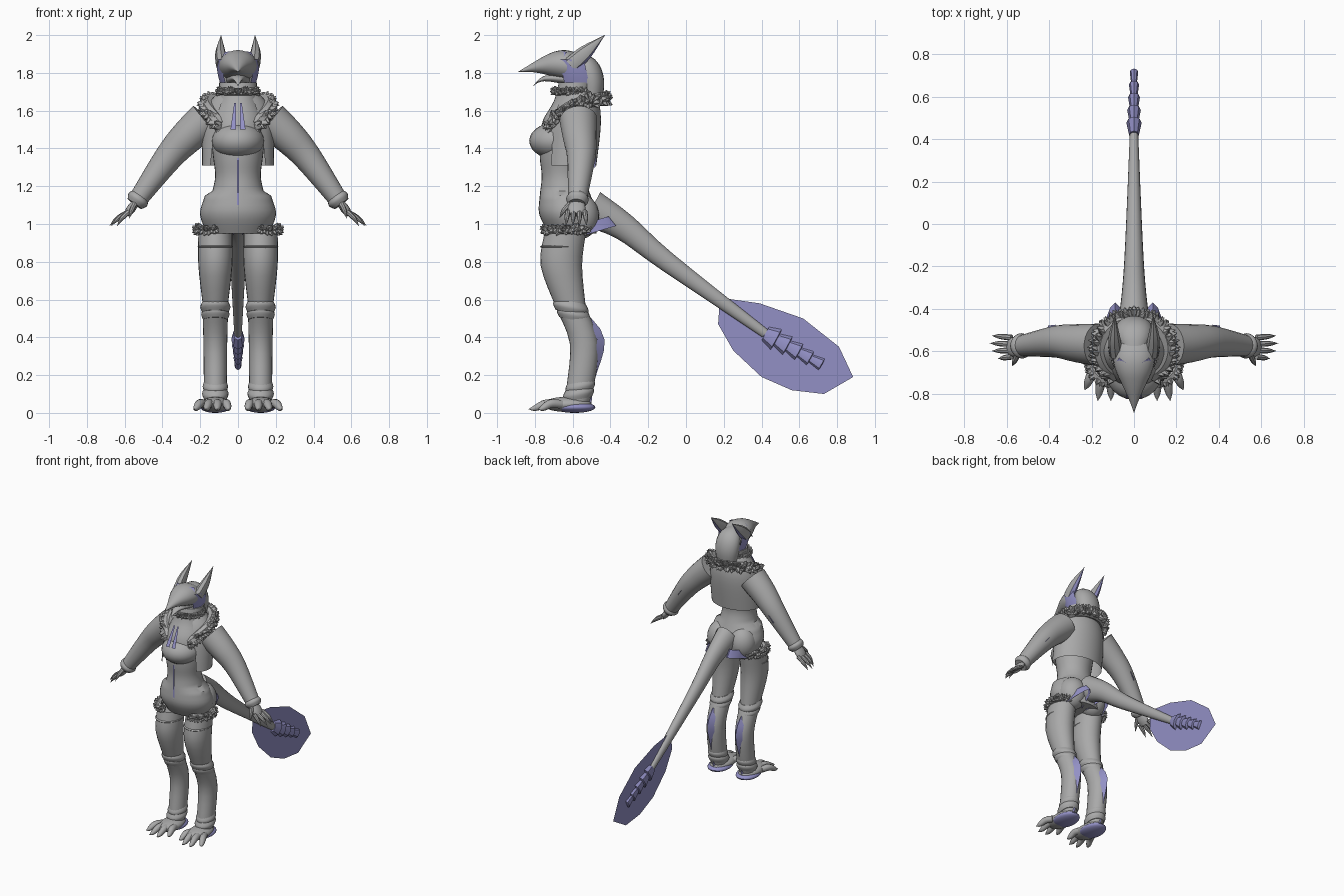
import bpy, bmesh, random
from math import sin, cos, pi, tau, radians
from mathutils import Vector, Matrix

random.seed(4)
if bpy.data.objects.get("Cube"):
    bpy.data.objects.remove(bpy.data.objects["Cube"])

RIGHTWARD, BACKWARD, UPWARD = Matrix.Identity(3)


def point(x, y, z):
    return Vector((x, y, z))


def material(name, red, green, blue):
    mat = bpy.data.materials.new(name)
    mat.use_nodes = True
    mat.diffuse_color = (red, green, blue, 1)
    shader = mat.node_tree.nodes["Principled BSDF"]
    shader.inputs["Base Color"].default_value = (red, green, blue, 1)
    return mat


GREY = material("plain grey", .4, .4, .4)
LAVENDER = material("lavender blue", .29, .28, .56)


def finish(name, bm, materials=(GREY,), mirror=False):
    mesh = bpy.data.meshes.new(name)
    bm.to_mesh(mesh)
    bm.free()
    for mat in materials:
        mesh.materials.append(mat)
    part = bpy.data.objects.new(name, mesh)
    bpy.context.collection.objects.link(part)
    bpy.ops.object.select_all(action='DESELECT')
    bpy.context.view_layer.objects.active = part
    part.select_set(True)
    bpy.ops.object.shade_smooth_by_angle(angle=radians(40))
    if mirror:
        part.modifiers.new("Mirror", 'MIRROR')


def smooth_path(values, steps):
    # Smooth curve that passes through every given value
    values = [Vector(value) for value in values]
    result = []
    for i, (here, ahead) in enumerate(zip(values, values[1:])):
        before = values[max(i - 1, 0)]
        after = values[min(i + 2, len(values) - 1)]
        leave, arrive = (ahead - before) / 2, (after - here) / 2
        for step in range(steps):
            t = step / steps
            blend = t * t * (3 - 2 * t)
            result.append(here.lerp(ahead, blend) + leave * t * (1 - t) ** 2 - arrive * t * t * (1 - t))
    return result + [values[-1]]


def add_tube(bm, path, radii, depth=1, axis=None, across=RIGHTWARD, sides=20, steps=4):
    # Elliptical rings along a path; depth stretches them at right angles to "across"
    rings = smooth_path([(*p, r) for p, r in zip(path, radii)], steps)
    centres = [ring.xyz for ring in rings]
    loops = []
    for i, ring in enumerate(rings):
        ahead = centres[min(i + 1, len(rings) - 1)] - centres[max(i - 1, 0)]
        along = axis or ahead.normalized()
        side = (across - along * across.dot(along)).normalized()
        other = along.cross(side) * depth
        radius = max(ring.w, .001)
        turns = [tau * j / sides for j in range(sides)]
        loops.append([bm.verts.new(centres[i] + (side * cos(a) + other * sin(a)) * radius) for a in turns])
    for low, high in zip(loops, loops[1:]):
        for j in range(sides):
            bm.faces.new((low[j - 1], low[j], high[j], high[j - 1]))
    bm.faces.new(loops[0])
    bm.faces.new(loops[-1])
    bmesh.ops.recalc_face_normals(bm, faces=bm.faces)


def tube(name, path, radii, mirror=False, **shape):
    bm = bmesh.new()
    add_tube(bm, path, radii, **shape)
    finish(name, bm, mirror=mirror)


def blob(name, centre, size, mirror=False, mat=GREY):
    bm = bmesh.new()
    place = Matrix.LocRotScale(centre, None, size)
    bmesh.ops.create_uvsphere(bm, u_segments=24, v_segments=14, radius=1, matrix=place)
    finish(name, bm, (mat,), mirror)


def sheet(name, rows, mat=LAVENDER, mirror=False):
    bm = bmesh.new()
    grid = [[bm.verts.new(p) for p in row] for row in rows]
    for low, high in zip(grid, grid[1:]):
        for j in range(1, len(low)):
            bm.faces.new((low[j - 1], low[j], high[j], high[j - 1]))
    finish(name, bm, (mat,), mirror)


def arc(centre, width, depth, start, end, drop=0, count=8):
    # Horizontal arc, angles measured from the front; the far end sinks by "drop"
    path = []
    for i in range(count + 1):
        t = i / count
        a = radians(start + (end - start) * t)
        path.append(centre + point(width * sin(a), -depth * cos(a), -drop * t ** 3))
    return path


def fur(name, path, centre, size):
    # A soft roll covered in short pointed tufts
    bm = bmesh.new()
    add_tube(bm, path, [size] * len(path), across=UPWARD, sides=8)
    for root in smooth_path(path, 3):
        for lean in (-1, 0, 1):
            wobble = point(*(random.uniform(-.4, .4) for axis in range(3)))
            out = ((root - centre).normalized() + UPWARD * lean * .7 + wobble).normalized()
            stops = [root, root + out * size, root + out * size * 1.7]
            add_tube(bm, stops, (size * .7, size * .5, 0), across=out.orthogonal(), sides=5, steps=1)
    finish(name, bm, mirror=True)


# Body: a ring every tenth, leaning forward at the waist
widths = (.13, .19, .15, .11, .13, .15, .15, .08, .07)
bm = bmesh.new()
spine = []
for i in range(len(widths)):
    spine.append(point(0, -.6 - .05 * sin(pi * i / 7), .95 + i / 10))
for_depth = [.06 + width / 2 for width in widths]
add_tube(bm, spine, for_depth, axis=UPWARD, sides=32)
for vert in bm.verts:
    radius = .06 + abs(vert.co.x) / 2
    vert.co.x *= 1.3 if vert.co.z < 1.15 else 1.05
finish("torso", bm)
blob("buttock", point(.09, -.56, 1.04), (.1, .1, .12), True)
blob("crop_top", point(0, -.68, 1.44), (.14, .15, .1))
blob("waist_button", point(0, -.77, 1.09), (.01, .01, .01))
sheet("chest_stripe", [[(.01, -.82, 1.5), (.04, -.82, 1.5)], [(.01, -.75, 1.64), (.02, -.75, 1.64)]], mirror=True)
sheet("belly_stripe", [[(side, -.78, z) for side in (-.006, .006)] for z in (1.1, 1.35)])

# Cropped jacket, open at the front and drawn in at the neck
rows = []
for i in range(9):
    t = i / 8
    pinch = 1 - t ** 5 * .45
    gap = 50 - 18 * t
    rows.append(arc(point(0, -.62 + t * .05, 1.31 + t * .39), .19 * pinch, .145 * pinch, gap, 360 - gap, count=32))
sheet("jacket", rows, GREY)
fur("fur_collar", arc(point(0, -.59, 1.66), .16, .15, 180, 35, .14), point(0, -.6, 1.6), .035)
fur("neck_ruff", arc(point(0, -.6, 1.7), .09, .09, 180, 0), point(0, -.6, 1.66), .02)

# Arms and hands
shoulder, elbow, wrist = point(.17, -.57, 1.55), point(.37, -.555, 1.35), point(.53, -.575, 1.13)
tube("sleeve", [shoulder, shoulder.lerp(elbow, .5) + UPWARD * .01, elbow, wrist], (.1, .09, .075, .05),
     True, across=BACKWARD)
forearm = (wrist - elbow).normalized()
tube("wrist_cuff", [wrist - forearm * .03, wrist, wrist + forearm * .03], (.045, .06, .045), True, across=BACKWARD)
point_back = elbow + BACKWARD * .08
sheet("elbow_fin", [[elbow, point_back], [elbow + forearm * .1, point_back + forearm * .06]], mirror=True)
palm = wrist + forearm * .1
tube("palm", [wrist, palm - forearm * .04, palm], (.035, .047, .035), True, depth=.5, across=BACKWARD)
bm = bmesh.new()
for i in range(5):
    spread = BACKWARD * (.045 - i * .03)
    if i < 4:
        root = palm - forearm * .02 + spread
        tip = point(.68 - .01 * (i - 1) ** 2, root.y + spread.y / 5, .99)
    else:
        root, tip = wrist + forearm * .03 + spread / 2, point(.575, -.67, 1.03)
    add_tube(bm, [root, root.lerp(tip, .6) + UPWARD * .01, tip], (.014, .012, 0), across=BACKWARD, sides=8)
finish("fingers", bm, mirror=True)

# Legs, cuffs and feet
hip, thigh, knee = point(.12, -.64, .95), point(.12, -.66, .78), point(.12, -.61, .56)
calf, ankle, sole = point(.12, -.54, .37), point(.12, -.56, .14), point(.12, -.59, .01)
tube("thigh", [hip, thigh, knee], (.09, .09, .065), True, depth=1.22, axis=UPWARD, sides=24)
tube("boot", [knee, calf, ankle, sole], (.068, .063, .06, .05), True, depth=1.2, axis=UPWARD, sides=24)
for name, centre, radius, tilt in (("stocking_band", thigh + UPWARD * .1, .094, 0), ("knee_cuff", knee, .08, .2),
                                   ("lower_knee_cuff", knee.lerp(calf, .2), .075, .2),
                                   ("ankle_fold", ankle, .067, -.2), ("ankle_cuff", ankle.lerp(sole, .3), .07, -.2)):
    rise = UPWARD * (.03 if tilt else .01)
    tube(name, [centre - rise, centre, centre + rise], (radius * .85, radius, radius * .85), True,
         depth=1.2, axis=(UPWARD + BACKWARD * tilt).normalized())
rows = []
for i in range(9):
    t = i / 8
    ridge = point(.12, -.5 + .07 * sin(pi * t * t), .05 + t * .45)
    rows.append([ridge + point(side * .03, -.04 * abs(side), 0) for side in (-1, 0, 1)])
sheet("calf_fin", rows, mirror=True)
blob("foot", point(.12, -.63, .045), (.075, .13, .04), True)
blob("heel_pad", point(.12, -.59, .03), (.08, .11, .03), True, LAVENDER)
bm = bmesh.new()
for t in (-1.5, -.5, .5, 1.5):
    root = point(.125 + t * .035, -.66, .045)
    tip = point(.14 + t * .062, -.84 + t * t * .025, .02)
    stops = [root, root.lerp(tip, .45) + UPWARD * .015, root.lerp(tip, .8), tip]
    add_tube(bm, stops, (.023, .024, .016, 0), sides=10)
finish("toes", bm, mirror=True)

# Fur around the leg openings and the flared hem behind
opening = point(.12, -.635, .97)
fur("shorts_fur", arc(opening, .085, .1, 0, 210), opening, .025)
rows = []
for i in range(7):
    swell = sin(pi * i / 6)
    edge = point(.02 + i * .023, -.54 + swell * .17, .94 + swell * .05)
    rows.append([edge, edge + point(0, -.04, .05)])
sheet("rear_hem", rows, mirror=True)

# Tail, stepped tip and flat fin
tail_root, tail_end = point(0, -.5, 1.08), point(0, .42, .42)
tube("tail", [tail_root, point(0, -.33, .985), point(0, -.1, .8), tail_end], (.08, .058, .042, .02), depth=1.25)
bm = bmesh.new()
step = point(0, .06, -.033)
for i in range(5):
    front = tail_end + step * i
    width = .036 - i * .004
    add_tube(bm, [front, front + step * .95, front + step], (width * .65, width, width * .6), depth=1.7,
             sides=8, steps=1)
finish("tail_segments", bm, (LAVENDER,))
bm = bmesh.new()
outline = ((.18, .61), (.39, .58), (.62, .5), (.81, .35), (.885, .19),
           (.73, .1), (.56, .12), (.4, .19), (.25, .33), (.17, .47))
bm.faces.new([bm.verts.new((0, y, z)) for y, z in outline])
finish("tail_fin", bm, (LAVENDER,))

# Head with a long tapering snout
snout = [point(0, -.5 - i * .065, 1.805 + .04 * sin(pi * i / 6)) for i in range(7)]
tube("head", snout, (.04, .09, .1, .085, .055, .025, 0), depth=.8, axis=BACKWARD, sides=24)
tube("lower_jaw", [point(0, -.6, 1.765), point(0, -.75, 1.77), point(0, -.81, 1.73)], (.065, .028, 0),
     depth=.5, axis=BACKWARD)
tube("hair", [point(0, -.6, 1.87), point(0, -.53, 1.83), point(0, -.5, 1.75), point(0, -.5, 1.64)],
     (.05, .085, .09, .07), depth=.75)
bm = bmesh.new()
add_tube(bm, [point(.085, -.61, 1.84), point(.093, -.53, 1.91), point(.09, -.43, 2)], (.032, .027, 0),
         depth=1.4, sides=8)
bm.normal_update()
for face in bm.faces:
    face.material_index = int(face.normal.dot(BACKWARD - UPWARD) > .6)
finish("ears", bm, (GREY, LAVENDER), True)
rows = []
for i in range(4):
    t = i / 3
    rows.append([point(x - t * t * .025, y + t * .03, 1.87 - t * .14) for x, y in ((.085, -.67), (.115, -.61), (.1, -.54))])
sheet("cheek_plate", rows, mirror=True)
sheet("eye", [[(.03, -.66, 1.915), (.07, -.63, 1.91)], [(.045, -.69, 1.9), (.085, -.65, 1.88)]], mirror=True)
